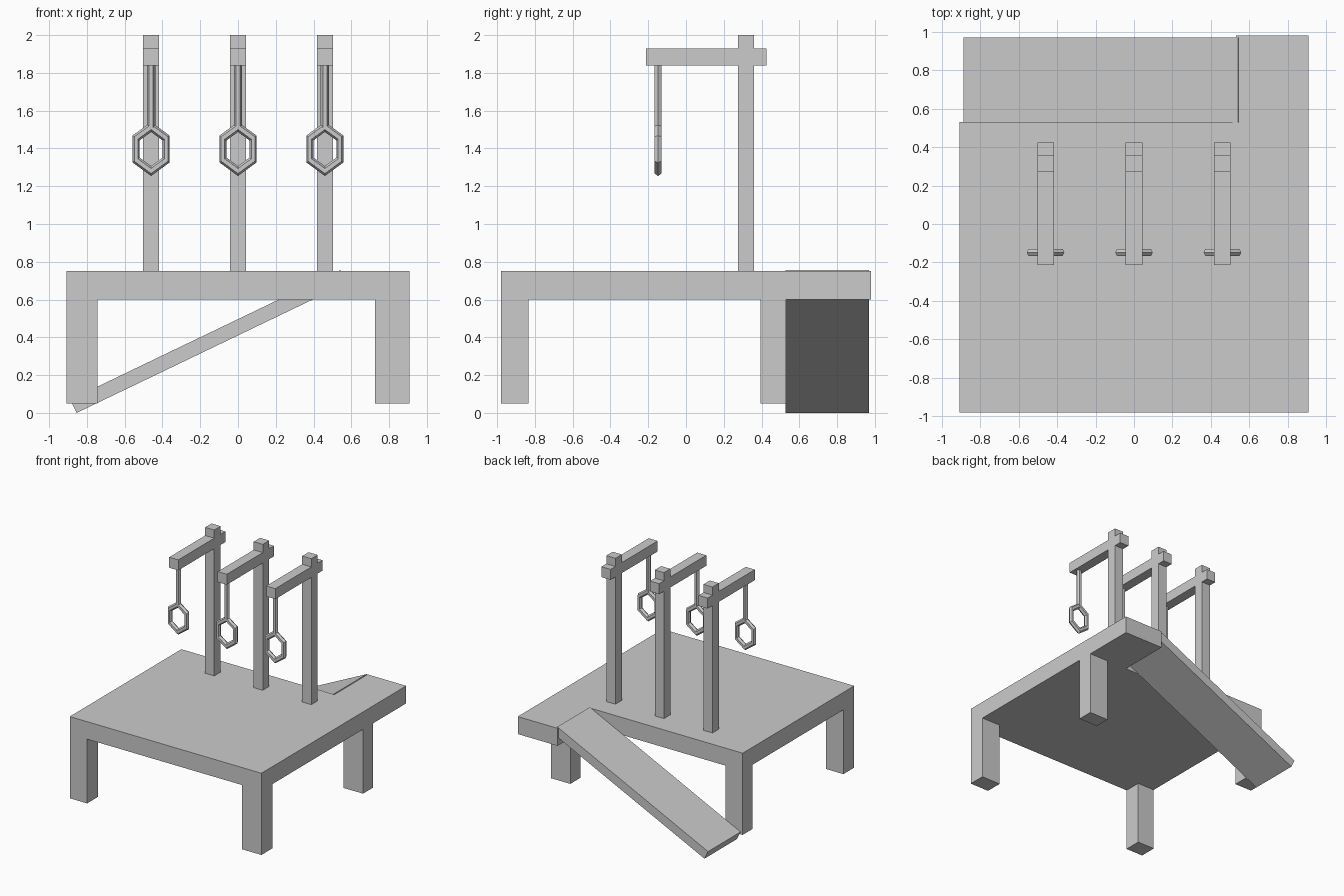
import bpy, bmesh
from math import pi, cos, sin
from mathutils import Vector

if "Cube" in bpy.data.objects:
    bpy.data.objects.remove(bpy.data.objects["Cube"])


def prism(name, points, direction):
    """Extrude a closed polygon along a vector."""
    bm = bmesh.new()
    face = bm.faces.new([bm.verts.new(p) for p in points])
    new = bmesh.ops.extrude_face_region(bm, geom=[face], use_keep_orig=True)["geom"]
    bmesh.ops.translate(bm, vec=Vector(direction),
                        verts=[g for g in new if isinstance(g, bmesh.types.BMVert)])
    bmesh.ops.recalc_face_normals(bm, faces=bm.faces)
    mesh = bpy.data.meshes.new(name)
    bm.to_mesh(mesh)
    bm.free()
    obj = bpy.data.objects.new(name, mesh)
    bpy.context.collection.objects.link(obj)
    return obj


def box(name, x0, x1, y0, y1, z0, z1):
    pts = [(x0, y0, z0), (x1, y0, z0), (x1, y1, z0), (x0, y1, z0)]
    return prism(name, pts, (0, 0, z1 - z0))


# L-shaped platform
outline = [(-0.908, -0.98), (0.908, -0.98), (0.908, 0.98),
           (0.53, 0.98), (0.53, 0.53), (-0.908, 0.53)]
prism("platform", [(x, y, 0.6) for x, y in outline], (0, 0, 0.15))

# Legs
for side, x0, x1 in (("left", -0.908, -0.744), ("right", 0.725, 0.908)):
    for end, y0, y1 in (("front", -0.98, -0.833), ("back", 0.395, 0.53)):
        box(f"{end}_{side}_leg", x0, x1, y0, y1, 0.05, 0.6)

# Sloping ramp behind the platform
profile = [(-0.854, 0.0), (0.575, 0.686), (0.541, 0.756), (-0.888, 0.07)]
prism("ramp", [(x, 0.528, z) for x, z in profile], (0, 0.442, 0))

# Three posts, each with an arm, a hanging rod and a ring
RING_Y = -0.148
for i, x in enumerate((-0.46, 0.0, 0.46), 1):
    box(f"post_{i}", x - 0.043, x + 0.043, 0.274, 0.36, 0.75, 2.0)
    box(f"arm_{i}", x - 0.043, x + 0.043, -0.213, 0.425, 1.84, 1.93)
    hexagon = [(x + 0.022 * cos(k * pi / 3), RING_Y + 0.022 * sin(k * pi / 3), 1.51)
               for k in range(6)]
    prism(f"rod_{i}", hexagon, (0, 0, 0.33))
    bpy.ops.mesh.primitive_torus_add(
        location=(x, RING_Y, 1.397), rotation=(pi / 2, pi / 2, 0),
        major_segments=6, minor_segments=6, major_radius=0.092, minor_radius=0.021)
    ring = bpy.context.object
    ring.name = f"ring_{i}"
    ring.scale = (1.265, 1, 1)
